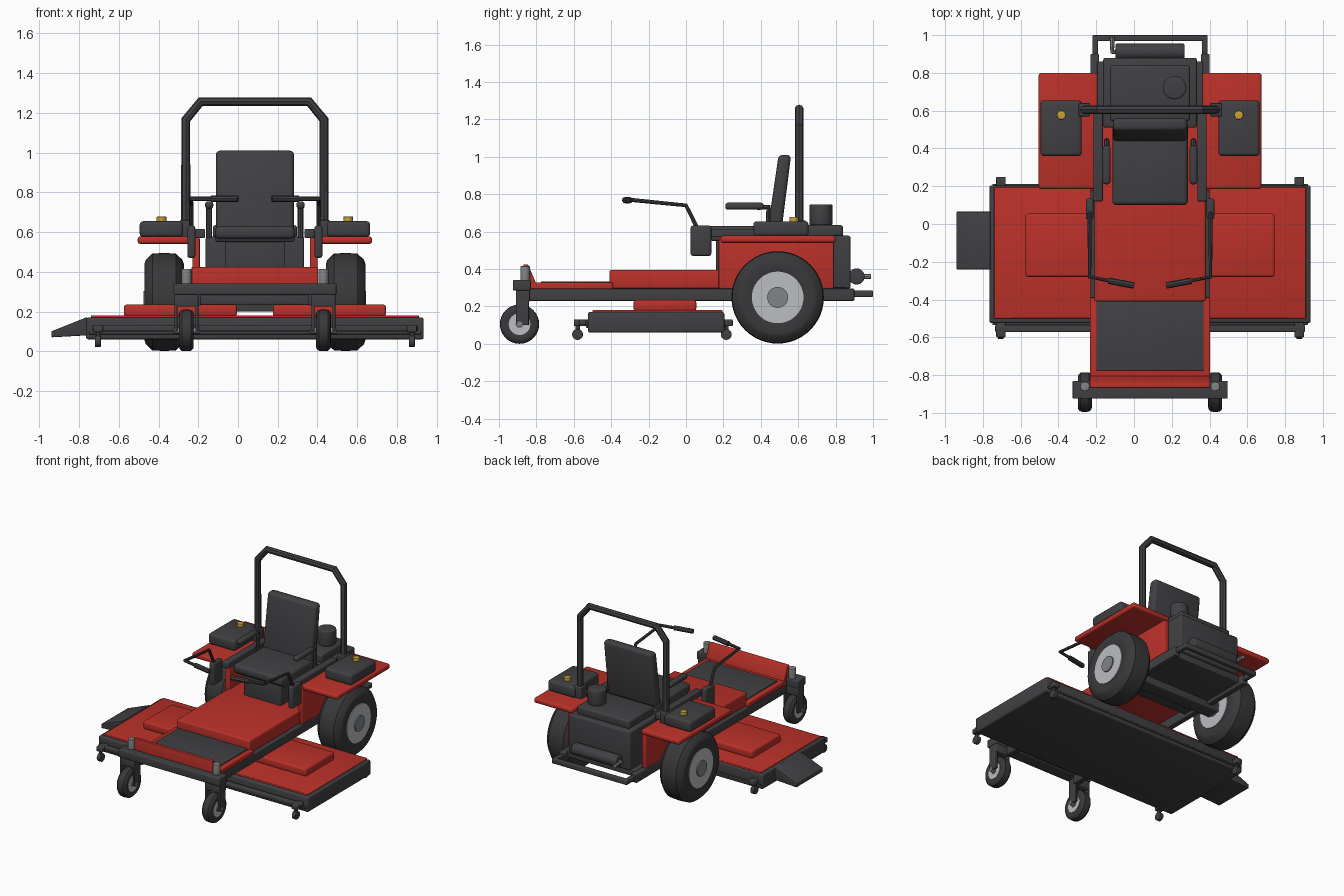
import bpy, bmesh, math
from mathutils import Matrix, Vector

default = bpy.data.objects.get("Cube")
if default:
    bpy.data.objects.remove(default, do_unlink=True)

MID = 0.085  # the vehicle's centre line; the side chute shifts it off x = 0
SIDES = (("left", 1), ("right", -1))


def material(name, red, green, blue):
    mat = bpy.data.materials.new(name)
    mat.use_nodes = True
    colour = (red, green, blue, 1)
    mat.diffuse_color = colour
    shader = mat.node_tree.nodes["Principled BSDF"]
    shader.inputs["Base Color"].default_value = colour
    shader.inputs["Roughness"].default_value = 0.6
    return mat


paint = material("red paint", .5, .03, .022)
dark = material("charcoal", .052, .052, .057)
rubber = material("tyre rubber", .04, .04, .043)
light = material("light grey rim", .5, .51, .53)
steel = material("grey steel", .22, .23, .24)
yellow = material("yellow cap", .6, .36, .04)


def finish(name, mat, bm, bevel=0.0):
    """Bevel, shade and link a mesh given relative to the centre line."""
    bmesh.ops.recalc_face_normals(bm, faces=bm.faces)
    if bevel:
        edges = [e for e in bm.edges if e.calc_face_angle(0) > .7]
        bmesh.ops.bevel(bm, geom=edges, offset=bevel, segments=3,
                        profile=.5, affect='EDGES', clamp_overlap=True)
    for face in bm.faces:
        face.smooth = True
    for edge in bm.edges:
        edge.smooth = edge.calc_face_angle(0) < .6
    mesh = bpy.data.meshes.new(name)
    bm.to_mesh(mesh)
    bm.free()
    mesh.materials.append(mat)
    obj = bpy.data.objects.new(name, mesh)
    obj.location.x = MID
    bpy.context.collection.objects.link(obj)
    return obj


def box(name, mat, xs, ys, zs, bevel=0.006):
    bm = bmesh.new()
    bmesh.ops.create_cube(bm, size=1)
    for v in bm.verts:
        v.co = [(a + b) / 2 + c * abs(b - a) for c, (a, b) in zip(v.co, (xs, ys, zs))]
    return finish(name, mat, bm, bevel)


def pair(name, mat, xs, ys, zs, bevel=0.006):
    for side, s in SIDES:
        box(side + "_" + name, mat, (s * xs[0], s * xs[1]), ys, zs, bevel)


def cylinder(name, mat, centre, axis, radius, length, bevel=0.0, segments=24):
    bm = bmesh.new()
    bmesh.ops.create_cone(bm, cap_ends=True, segments=segments, radius1=radius,
                          radius2=radius, depth=length)
    turn = Vector((0, 0, 1)).rotation_difference(Vector(axis)).to_matrix().to_4x4()
    bmesh.ops.transform(bm, verts=bm.verts, matrix=Matrix.Translation(centre) @ turn)
    return finish(name, mat, bm, bevel)


def prism(name, mat, profile, axis, start, end, bevel=0.0):
    """Extrude a profile along x (profile in y, z) or along y (profile in x, z)."""
    bm = bmesh.new()
    place = (lambda p: (start, *p)) if axis == "x" else (lambda p: (p[0], start, p[1]))
    face = bm.faces.new([bm.verts.new(place(p)) for p in profile])
    new = bmesh.ops.extrude_face_region(bm, geom=[face])["geom"]
    step = Vector((end - start, 0, 0) if axis == "x" else (0, end - start, 0))
    bmesh.ops.translate(bm, vec=step, verts=[g for g in new if isinstance(g, bmesh.types.BMVert)])
    return finish(name, mat, bm, bevel)


def lathe(name, mat, profile, centre, segments=40):
    """Spin (offset, radius) points around an axle parallel to x."""
    bm = bmesh.new()
    verts = [bm.verts.new((x, 0, r)) for x, r in profile]
    edges = [bm.edges.new(p) for p in zip(verts, verts[1:])]
    bmesh.ops.spin(bm, geom=verts + edges, cent=(0, 0, 0), axis=(1, 0, 0),
                   angle=math.tau, steps=segments, use_merge=True)
    bmesh.ops.remove_doubles(bm, verts=bm.verts, dist=.0005)
    bmesh.ops.translate(bm, vec=centre, verts=bm.verts)
    return finish(name, mat, bm)


def tube(name, mat, points, radius):
    curve = bpy.data.curves.new(name, 'CURVE')
    curve.dimensions = '3D'
    curve.bevel_depth = radius
    curve.bevel_resolution = 2
    curve.use_fill_caps = True
    line = curve.splines.new('POLY')
    line.points.add(len(points) - 1)
    for point, co in zip(line.points, points):
        point.co = (*co, 1)
    temp = bpy.data.objects.new(name, curve)
    bm = bmesh.new()
    bm.from_mesh(bpy.data.meshes.new_from_object(temp))
    bpy.data.objects.remove(temp)
    return finish(name, mat, bm)


def wheel(name, centre, radius, half, rim, boss, segments=40):
    """Rounded tyre with a rim disc and a centre boss."""
    shoulder = radius - half * .35
    lathe(name + "_tyre", rubber,
          [(-half * .9, rim), (-half, (rim + radius) / 2), (-half * .93, shoulder), (-half * .6, radius * .985),
           (0, radius), (half * .6, radius * .985), (half * .93, shoulder),
           (half, (rim + radius) / 2), (half * .9, rim)], centre, segments)
    cylinder(name + "_rim", light, centre, (1, 0, 0), rim, half * 1.9, segments=segments)
    cylinder(name + "_boss", steel, centre, (1, 0, 0), boss, half * 2.08)


# Mowing deck, raised covers and side chute
box("deck_shell", dark, (-.85, .85), (-.525, .205), (.06, .17), .012)
box("deck_rim", dark, (-.835, .835), (-.535, .212), (.085, .1), .004)
box("deck_top", paint, (-.825, .825), (-.5, .195), (.16, .181), .005)
pair("deck_cover", paint, (.09, .66), (-.28, .055), (.175, .235), .014)
prism("discharge_chute", dark, [(-1.025, .07), (-1.025, .1), (-.845, .172), (-.845, .08)],
      "y", -.24, .065, .004)
box("deck_front_bar", dark, (-.82, .82), (-.572, -.535), (.1, .13))
for side, s in SIDES:
    x = s * .79
    for end, y, tab in (("front", -.58, (-.6, -.52)), ("rear", .215, (.2, .25))):
        box(f"{side}_{end}_deck_bracket", dark, (x - .025, x + .025), tab, (.095, .13))
        box(f"{side}_{end}_roller_arm", dark, (x - .008, x + .008), (y - .012, y + .012), (.05, .11), .002)
        cylinder(f"{side}_{end}_deck_roller", dark, (x, y, .05), (1, 0, 0), .029, .03, .004)

# Frame rails, rear bumper and cross members
pair("frame_rail", dark, (.27, .315), (-.85, .9), (.23, .295))
pair("bumper_arm", dark, (.275, .305), (.88, .995), (.25, .285))
box("rear_bumper", dark, (-.305, .305), (.968, 1), (.25, .285))
box("frame_crossbar", dark, (-.28, .28), (-.06, 0), (.235, .285))
box("rear_axle", dark, (-.4, .4), (.44, .54), (.2, .3))
box("engine_tray", dark, (-.28, .28), (.3, .86), (.25, .3))

# Caster beam, forks and wheels
box("caster_beam", dark, (-.41, .41), (-.925, -.83), (.285, .342))
for side, s in SIDES:
    x = s * .345
    cylinder(side + "_caster_pin", steel, (x, -.86, .36), (0, 0, 1), .025, .11, .004)
    box(side + "_fork_crown", dark, (x - .06, x + .06), (-.91, -.835), (.225, .29))
    for part, t in (("inner", -s), ("outer", s)):
        box(f"{side}_{part}_fork_blade", dark, (x + t * .045, x + t * .06), (-.91, -.84), (.1, .28), .003)
    wheel(side + "_caster", (x, -.89, .105), .105, .037, .058, .022, 32)
    cylinder(side + "_caster_axle", steel, (x, -.89, .105), (1, 0, 0), .015, .13)

# Foot plate, mat, toe board and seat platform
box("foot_plate", paint, (-.318, .318), (-.865, -.39), (.293, .328))
box("foot_mat", dark, (-.283, .283), (-.775, -.41), (.326, .334), .002)
prism("toe_board", paint, [(-.87, .3), (-.868, .425), (-.845, .425), (-.8, .32), (-.8, .3)],
      "x", -.318, .318, .004)
box("seat_platform", paint, (-.295, .295), (-.41, .55), (.295, .395), .012)

# Rear body sides and fenders
pair("body_side", paint, (.277, .315), (.175, .79), (.295, .57))
pair("fender", paint, (.277, .59), (.185, .8), (.54, .578), .014)
pair("fuel_tank", dark, (.362, .58), (.36, .655), (.575, .655), .018)
for side, s in SIDES:
    cylinder(side + "_fuel_cap", yellow, (s * .47, .577, .665), (0, 0, 1), .024, .026, .003, 12)
    wheel(side + "_drive", (s * .457, .49, .248), .247, .099, .138, .056, 48)

# Engine, air filter, muffler and exhaust
box("engine_block", dark, (-.248, .248), (.51, .88), (.295, .578), .012)
box("engine_cover", dark, (-.212, .212), (.545, .84), (.57, .635), .015)
cylinder("air_filter", dark, (.13, .722, .69), (0, 0, 1), .062, .11, .008, 32)
cylinder("muffler", dark, (0, .912, .36), (1, 0, 0), .043, .365, .008)
tube("exhaust_pipe", steel, [(-.17, .912, .36), (-.2, .912, .36), (-.2, .99, .36)], .014)

# Seat with arm rests
box("seat_box", dark, (-.15, .15), (.16, .52), (.38, .57))
box("seat_base", dark, (-.2, .2), (.13, .52), (.55, .59), .012)
box("seat_cushion", dark, (-.2, .2), (.1, .5), (.565, .63), .022)
prism("seat_back", dark, [(.435, .6), (.495, 1.01), (.562, 1.01), (.51, .6)],
      "x", -.197, .197, .022)
for side, s in SIDES:
    x = s * .23
    box(side + "_arm_rest", dark, (x - .021, x + .021), (.21, .415), (.717, .755), .016)
    tube(side + "_arm_support", dark, [(x, .38, .73), (x, .44, .73), (x, .44, .57)], .015)

# Roll bar
bend = [(.348, .58), (.348, 1.165), (.272, 1.257)]
tube("roll_bar", dark, [(x, .605, z) for x, z in bend] +
     [(-x, .605, z) for x, z in reversed(bend)], .0235)
pair("roll_bar_foot", dark, (.318, .378), (.57, .64), (.57, .66))

# Steering levers
pair("lever_box", dark, (.3, .34), (.025, .135), (.47, .632), .012)
pair("lever_mount", dark, (.25, .3), (.12, .6), (.57, .615))
for side, s in SIDES:
    path = [(.32, .06, .62), (.32, 0, .74), (.32, -.28, .768), (.09, -.325, .768)]
    tube(side + "_lever", dark, [(s * x, y, z) for x, y, z in path], .011)
    tube(side + "_lever_grip", dark, [(s * .22, -.3, .768), (s * .085, -.326, .768)], .017)
